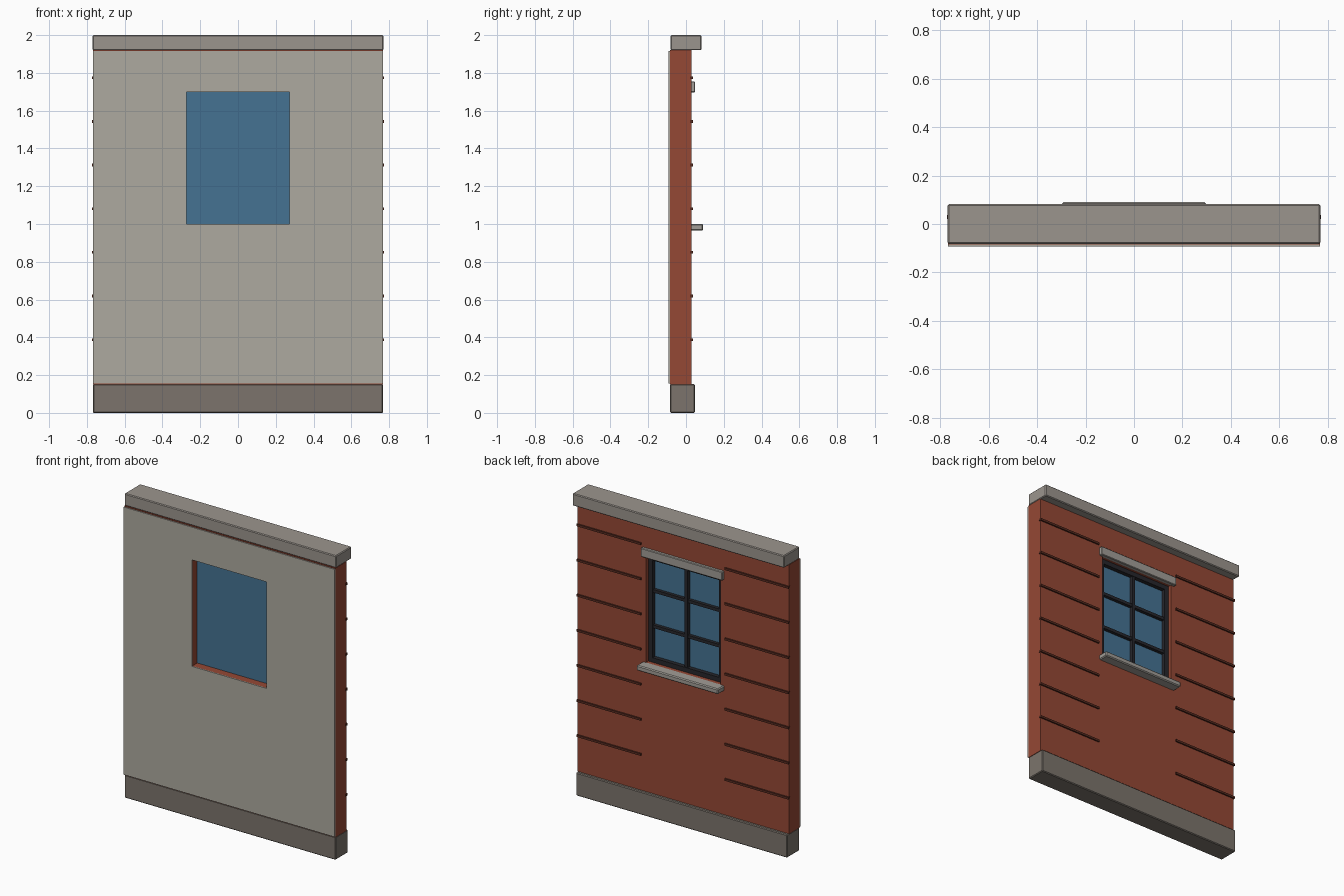
import bpy, bmesh

if "Cube" in bpy.data.objects:
    bpy.data.objects.remove(bpy.data.objects["Cube"])


def material(name, rgb):
    m = bpy.data.materials.new(name)
    m.diffuse_color = (*rgb, 1)
    m.use_nodes = True
    m.node_tree.nodes["Principled BSDF"].inputs["Base Color"].default_value = m.diffuse_color
    return m


BRICK = material("brick_red", (0.30, 0.065, 0.035))
GROOVE = material("dark_brick", (0.10, 0.025, 0.015))
PLASTER = material("plaster", (0.42, 0.40, 0.35))
STONE = material("stone", (0.33, 0.30, 0.27))
PLINTH = material("plinth_stone", (0.20, 0.175, 0.15))
TRIM = material("trim_stone", (0.36, 0.34, 0.31))
IRON = material("dark_frame", (0.02, 0.02, 0.025))
GLASS = material("blue_glass", (0.06, 0.17, 0.29))


def finish(name, bm, mat, bevel=0):
    bmesh.ops.recalc_face_normals(bm, faces=bm.faces)
    me = bpy.data.meshes.new(name)
    bm.to_mesh(me)
    bm.free()
    me.materials.append(mat)
    ob = bpy.data.objects.new(name, me)
    bpy.context.collection.objects.link(ob)
    if bevel:
        mod = ob.modifiers.new("edge_bevel", 'BEVEL')
        mod.width = bevel
        mod.segments = 1
    return ob


def add_box(bm, x, y, z):
    verts = bmesh.ops.create_cube(bm, size=1)["verts"]
    for v in verts:
        for i, (lo, hi) in enumerate((x, y, z)):
            v.co[i] = lo if v.co[i] < 0 else hi


def box(name, x, y, z, mat, bevel=0):
    bm = bmesh.new()
    add_box(bm, x, y, z)
    return finish(name, bm, mat, bevel)


def ring(name, outer, inner, y, mat):
    """Rectangular slab with a rectangular opening, rects as x0, x1, z0, z1."""
    bm = bmesh.new()

    def loop(r, d):
        x0, x1, z0, z1 = r
        return [bm.verts.new((a, d, c)) for a, c in
                ((x0, z0), (x1, z0), (x1, z1), (x0, z1))]
    loops = [loop(outer, y[0]), loop(outer, y[1]), loop(inner, y[1]), loop(inner, y[0])]
    for k in range(4):
        a, b = loops[k], loops[(k + 1) % 4]
        for i in range(4):
            j = (i + 1) % 4
            bm.faces.new((a[i], a[j], b[j], b[i]))
    return finish(name, bm, mat)


W, H = 0.768, 0.272           # half widths of wall and window opening
Z0, Z1 = 1.0, 1.70            # window bottom and top
opening = (-H, H, Z0, Z1)

# Wall core, inner plaster skin, plinth and coping
ring("brick_wall", (-W, W, 0.15, 1.92), opening, (-0.085, 0.028), BRICK)
ring("plaster_panel", (-W, W, 0.155, 1.915), opening, (-0.092, -0.085), PLASTER)
box("plinth", (-W, W), (-0.084, 0.047), (0, 0.152), PLINTH, 0.005)
box("coping", (-0.77, 0.77), (-0.082, 0.082), (1.92, 2.0), STONE, 0.005)

# Mortar courses on both sides of the window
bm = bmesh.new()
for i in range(7):
    z = 0.388 + i * 0.231
    for s in (-1, 1):
        add_box(bm, sorted((s * 0.305, s * 0.772)), (0.02, 0.037), (z - 0.007, z + 0.007))
finish("brick_courses", bm, GROOVE)

# Lintel and sill
box("lintel", (-0.297, 0.297), (0.02, 0.048), (1.697, 1.755), TRIM, 0.004)
box("sill", (-0.297, 0.297), (0.02, 0.091), (0.965, 1.0), TRIM, 0.006)

# Window: glass, outer frame, glazing bars
box("glass_pane", (-H, H), (-0.035, -0.025), (Z0, Z1), GLASS)
F = 0.03
ring("window_frame", opening, (-H + F, H - F, Z0 + F, Z1 - F), (-0.027, 0.002), IRON)
bm = bmesh.new()
add_box(bm, (-0.011, 0.011), (-0.027, -0.002), (Z0 + F, Z1 - F))
for k in (1, 2):
    z = Z0 + (Z1 - Z0) * k / 3
    add_box(bm, (-H + F, H - F), (-0.027, -0.004), (z - 0.01, z + 0.01))
finish("glazing_bars", bm, IRON)
